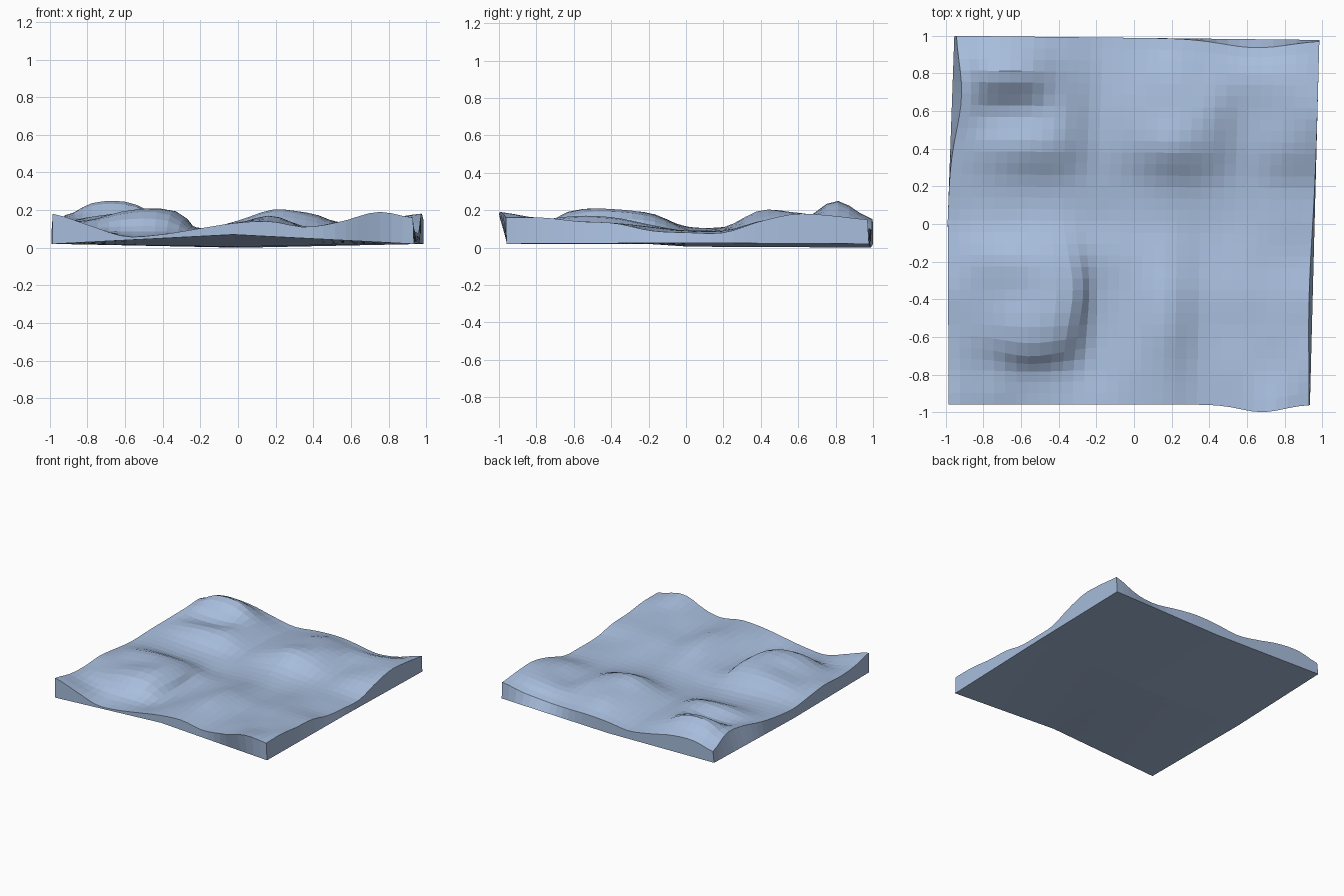
import bpy, bmesh, math

if "Cube" in bpy.data.objects:
    bpy.data.objects.remove(bpy.data.objects["Cube"])

N = 32  # cells per side

# Hill heights in hundredths, 0.2 apart; first row is the back edge, left to right
RELIEF = [
    [11, 15, 14, 10, 7, 9, 10, 9, 8, 10, 15],
    [17, 24, 24, 15, 9, 12, 16, 14, 13, 15, 17],
    [16, 14, 14, 16, 10, 14, 18, 18, 12, 15, 18],
    [13, 15, 17, 16, 10, 14, 20, 17, 11, 14, 14],
    [11, 11, 10, 9, 8, 9, 11, 10, 9, 9, 8],
    [10, 11, 10, 9, 7, 8, 9, 8, 9, 9, 8],
    [12, 16, 18, 17, 10, 10, 12, 9, 11, 10, 9],
    [14, 15, 18, 20, 9, 11, 16, 11, 13, 13, 13],
    [13, 14, 19, 19, 8, 12, 17, 11, 13, 14, 14],
    [14, 10, 9, 9, 8, 13, 15, 11, 14, 15, 16],
    [18, 12, 6, 7, 10, 13, 14, 11, 14, 19, 16],
]
rows = [[n / 100 for n in r] for r in reversed(RELIEF)]

# Slightly folded underside: heights at corners, edge middles and centre
UNDER = [[.02, .07, .02], [.02, .005, .025], [.02, 0, .02]]


def spline(vals, t):
    # smooth curve through evenly spaced values, t in 0..1
    s = t * (len(vals) - 1)
    i = min(int(s), len(vals) - 2)
    f = s - i
    a, b, c, d = (vals[max(0, min(len(vals) - 1, i + k))] for k in (-1, 0, 1, 2))
    return b + .5 * f * (c - a + f * (2*a - 5*b + 4*c - d + f * (3*(b - c) + d - a)))


def linear(vals, t):
    s = t * (len(vals) - 1)
    i = min(int(s), len(vals) - 2)
    return vals[i] + (vals[i + 1] - vals[i]) * (s - i)


def bell(x, y, cx, cy, wx, wy):
    return math.exp(-((x - cx) / wx) ** 2 - ((y - cy) / wy) ** 2)


def outline(u, v):
    # slightly skewed square plan
    left, right = linear([-.985, -.99, -.955], v), linear([.935, .96, .985], v)
    front, back = -.96, 1.0 - .022 * u
    return left + (right - left) * u, front + (back - front) * v


def top_point(u, v):
    x, y = outline(u, v)
    z = spline([spline(r, u) for r in rows], v)
    # rim leans in or out along the edges
    dx = .05 * bell(x, y, -.96, .68, .12, .26) - .02 * bell(x, y, .97, -.4, .1, .5)
    dy = -.045 * bell(x, y, .65, .98, .25, .12) - .04 * bell(x, y, .68, -.96, .16, .12)
    # front left hill has a steep lip to the right and front
    dx += .06 * bell(x, y, -.36, -.35, .1, .25)
    dy -= .05 * bell(x, y, -.55, -.64, .2, .1)
    return x + dx, y + dy, z


def under_point(u, v):
    x, y = outline(u, v)
    return x, y, linear([linear(r, u) for r in UNDER], v)


bm = bmesh.new()


def sheet(point):
    return [[bm.verts.new(point(i / N, j / N)) for i in range(N + 1)] for j in range(N + 1)]


# Hilly top and folded underside
top, under = sheet(top_point), sheet(under_point)
for grid in (top, under):
    for j in range(N):
        for i in range(N):
            bm.faces.new((grid[j][i], grid[j][i + 1], grid[j + 1][i + 1], grid[j + 1][i]))

# Side walls around the rim
rim = ([(0, i) for i in range(N)] + [(j, N) for j in range(N)]
       + [(N, i) for i in range(N, 0, -1)] + [(j, 0) for j in range(N, 0, -1)])
for (a, b), (c, d) in zip(rim, rim[1:] + rim[:1]):
    bm.faces.new((under[a][b], under[c][d], top[c][d], top[a][b]))

bmesh.ops.recalc_face_normals(bm, faces=bm.faces)
mesh = bpy.data.meshes.new("terrain_tile")
bm.to_mesh(mesh)
bm.free()

# Single pale blue colour
mat = bpy.data.materials.new("pale blue")
mat.diffuse_color = (.39, .51, .72, 1)
mat.use_nodes = True
mat.node_tree.nodes["Principled BSDF"].inputs["Base Color"].default_value = mat.diffuse_color
mesh.materials.append(mat)
bpy.context.collection.objects.link(bpy.data.objects.new("terrain_tile", mesh))
